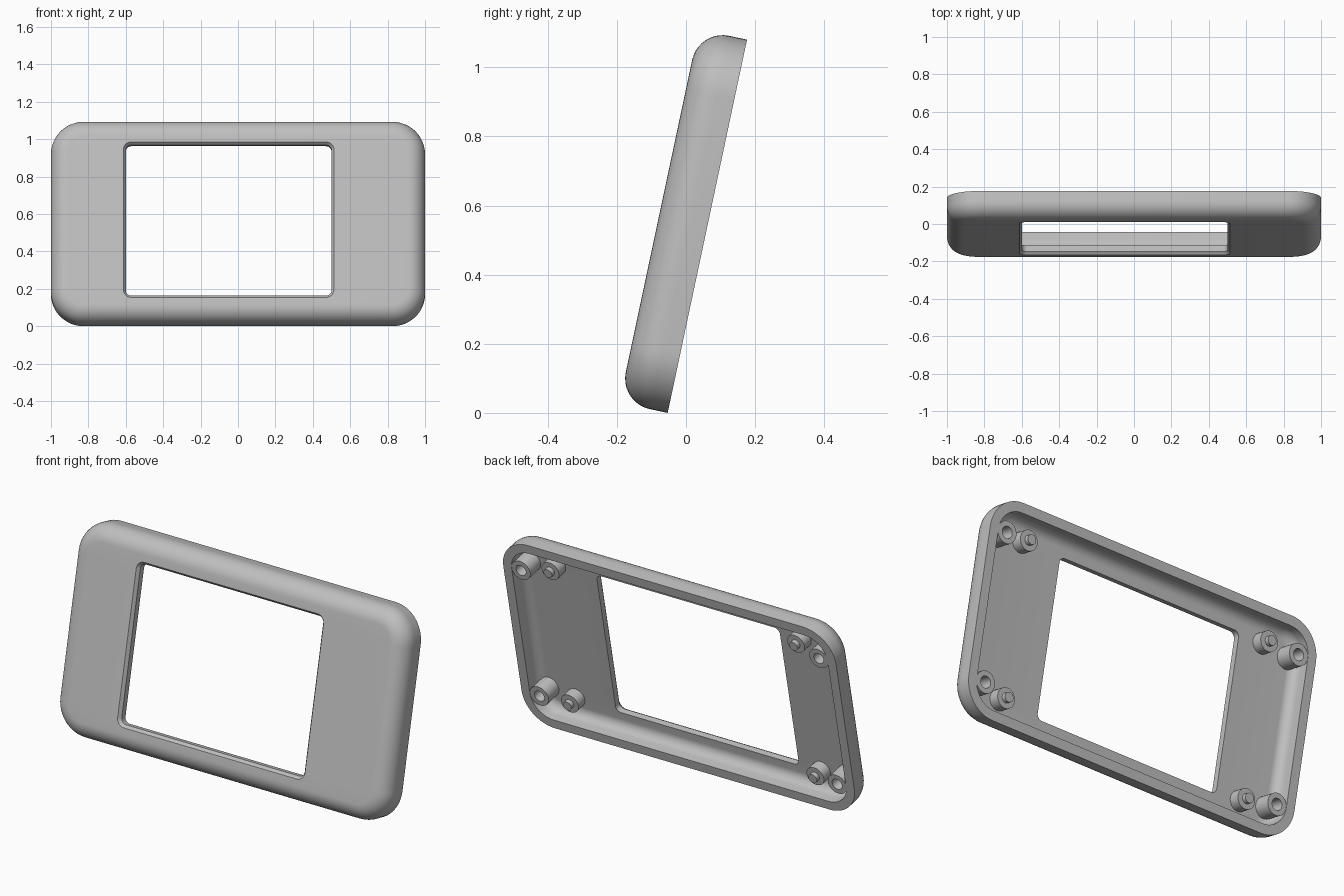
import bpy, bmesh, math
from mathutils import Matrix, Vector

cube = bpy.data.objects.get("Cube")
if cube:
    bpy.data.objects.remove(cube)

plastic = bpy.data.materials.new("light_grey_plastic")
plastic.use_nodes = True
GREY = (0.52, 0.52, 0.52, 1)
plastic.diffuse_color = GREY
plastic.node_tree.nodes["Principled BSDF"].inputs["Base Color"].default_value = GREY

# Bezel dimensions: local x = width, y = height, z = forward from the rear rim
HALF_W, HALF_H, DEPTH = 1.0, 0.552, 0.143
WALL, CORNER, FILLET = 0.05, 0.175, 0.09
FLOOR = DEPTH - WALL
TILT = math.radians(12)

# Local frame leaning back, with the rear bottom edge on the ground
up = Vector((0, math.sin(TILT), math.cos(TILT)))
forward = Vector((0, -math.cos(TILT), math.sin(TILT)))
frame = Matrix((Vector((1, 0, 0)), up, forward)).transposed().to_4x4()
frame.translation = Vector((0, -0.053, 0)) + up * HALF_H


def rounded_rect(hw, hh, radius, z, cx=0.0, steps=12):
    """Counter-clockwise loop of points."""
    points = []
    for i, (sx, sy) in enumerate(((1, 1), (-1, 1), (-1, -1), (1, -1))):
        for k in range(steps + 1):
            a = math.pi / 2 * (i + k / steps)
            points.append((cx + sx * (hw - radius) + radius * math.cos(a),
                           sy * (hh - radius) + radius * math.sin(a), z))
    return points


def circle(cx, cy, radius, z, sides=32):
    return [(cx + radius * math.cos(2 * math.pi * k / sides),
             cy + radius * math.sin(2 * math.pi * k / sides), z) for k in range(sides)]


def loft(name, loops, closed=False):
    """Skin consecutive loops; either join the last to the first or cap both ends."""
    bm = bmesh.new()
    rings = [[bm.verts.new(p) for p in loop] for loop in loops]
    pairs = list(zip(rings, rings[1:]))
    if closed:
        pairs.append((rings[-1], rings[0]))
    else:
        bm.faces.new(rings[0])
        bm.faces.new(rings[-1])
    for a, b in pairs:
        for k in range(len(a)):
            n = (k + 1) % len(a)
            bm.faces.new((a[k], a[n], b[n], b[k]))
    bmesh.ops.recalc_face_normals(bm, faces=bm.faces)
    bm.transform(frame)
    mesh = bpy.data.meshes.new(name)
    bm.to_mesh(mesh)
    bm.free()
    mesh.materials.append(plastic)
    obj = bpy.data.objects.new(name, mesh)
    bpy.context.collection.objects.link(obj)
    bpy.ops.object.select_all(action='DESELECT')
    obj.select_set(True)
    bpy.context.view_layer.objects.active = obj
    bpy.ops.object.shade_smooth_by_angle(angle=math.radians(30))
    return obj


def shell_loop(inset, z):
    return rounded_rect(HALF_W - inset, HALF_H - inset, CORNER - inset, z)


def window_loop(grow, z):
    return rounded_rect(0.55 + grow, 0.412 + grow, 0.03 + grow, z, cx=-0.05)


def fillet(radius, inset, top, steps=10):
    """Quarter-round from the side wall up to the face at height top."""
    return [shell_loop(inset + radius * (1 - math.cos(a)), top - radius * (1 - math.sin(a)))
            for a in (math.pi / 2 * k / steps for k in range(steps + 1))]


# Bezel shell: outer wall, front face, chamfered window, hollow back
loops = [shell_loop(0, 0)]
loops += fillet(FILLET, 0, DEPTH)
loops += [window_loop(0.013, DEPTH), window_loop(0, DEPTH - 0.017), window_loop(0, FLOOR)]
loops += reversed(fillet(0.05, WALL, FLOOR))
loops += [shell_loop(WALL, 0)]
loft("bezel_shell", loops, closed=True)

# Screw bosses and locating pegs in each corner
for sx, side in ((1, "left"), (-1, "right")):
    for sy, level in ((1, "upper"), (-1, "lower")):
        x, y = sx * 0.895, sy * 0.38
        loft(f"{level}_{side}_screw_boss", [
            circle(x, y, 0.056, FLOOR + 0.01), circle(x, y, 0.056, 0.002),
            circle(x, y, 0.03, 0.002), circle(x, y, 0.03, FLOOR - 0.005)])
        x, y = sx * 0.738, sy * 0.4
        loft(f"{level}_{side}_locating_peg", [
            circle(x, y, 0.052, FLOOR + 0.01), circle(x, y, 0.052, 0.035),
            circle(x, y, 0.025, 0.035), circle(x, y, 0.025, 0.012)])
